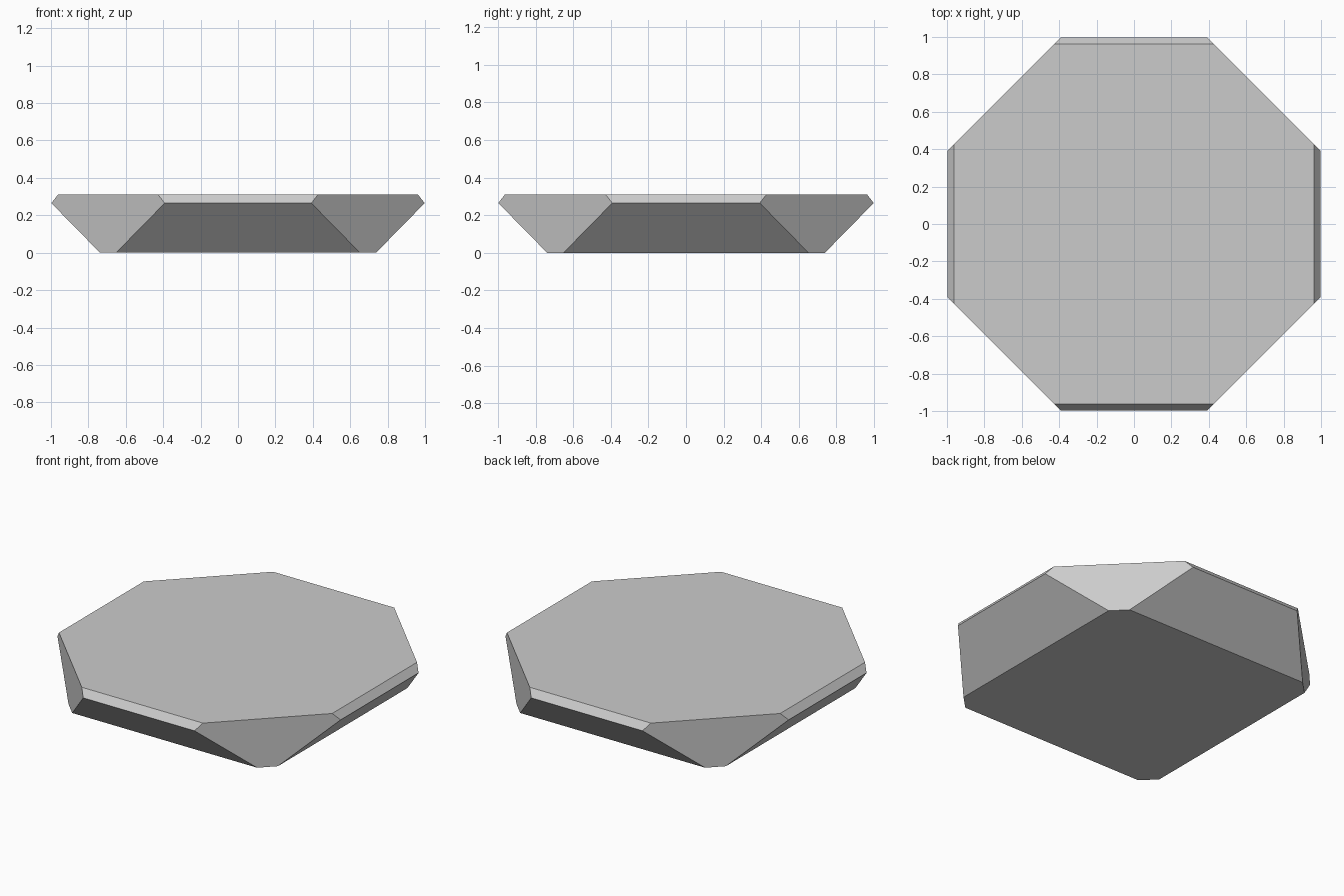
import bpy, bmesh

if "Cube" in bpy.data.objects:
    bpy.data.objects.remove(bpy.data.objects["Cube"])

DIAGONAL = 1.39  # the four corner cuts are vertical planes |x| + |y| = DIAGONAL


def octagon(bm, reach, z):
    """Square of half-width `reach` with its corners cut by the diagonal planes."""
    c = DIAGONAL - reach
    pts = [(reach, -c), (reach, c), (c, reach), (-c, reach),
           (-reach, c), (-reach, -c), (-c, -reach), (c, -reach)]
    return [bm.verts.new((x, y, z)) for x, y in pts]


# Faceted slab: narrow base, wide girdle, small bevel up to the top
bm = bmesh.new()
base = octagon(bm, 0.738, 0.0)
girdle = octagon(bm, 0.998, 0.265)
top = octagon(bm, 0.963, 0.31)

bm.faces.new(base[::-1])
bm.faces.new(top)
for i in range(0, 8, 2):
    j, k = i + 1, (i + 2) % 8
    # sloped side and its bevel
    bm.faces.new((base[i], base[j], girdle[j], girdle[i]))
    bm.faces.new((girdle[i], girdle[j], top[j], top[i]))
    # flat vertical corner cut
    bm.faces.new((base[j], base[k], girdle[k], top[k], top[j], girdle[j]))
bmesh.ops.recalc_face_normals(bm, faces=bm.faces)

mesh = bpy.data.meshes.new("faceted_slab")
bm.to_mesh(mesh)
bm.free()
slab = bpy.data.objects.new("faceted_slab", mesh)
bpy.context.collection.objects.link(slab)
